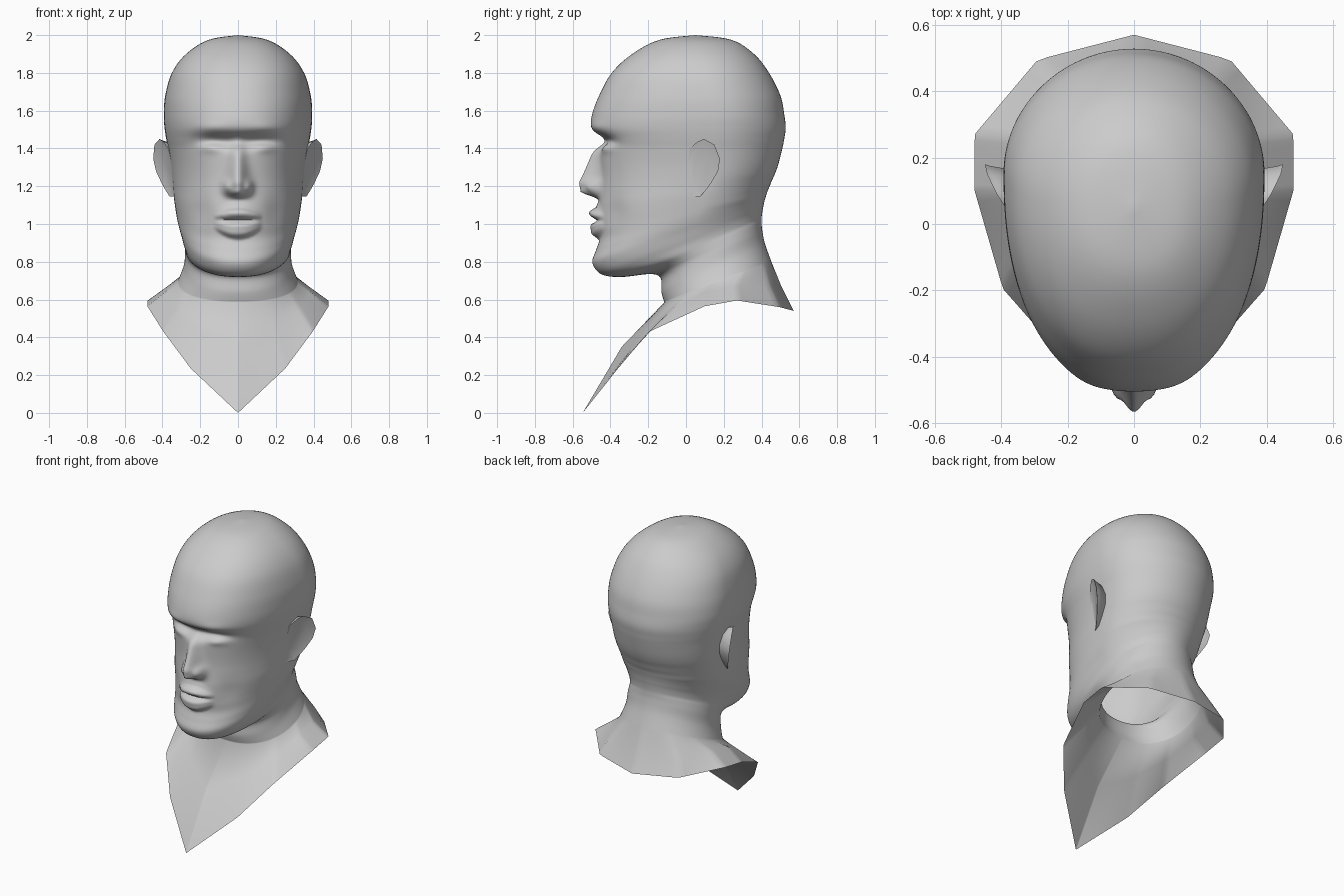
import bpy, bmesh, math

cube = bpy.data.objects.get("Cube")
if cube:
    bpy.data.objects.remove(cube, do_unlink=True)

# One plain grey material
clay = bpy.data.materials.new("clay grey")
clay.use_nodes = True
GREY = (0.6, 0.6, 0.6, 1.0)
clay.diffuse_color = GREY
bsdf = next(n for n in clay.node_tree.nodes if n.type == 'BSDF_PRINCIPLED')
bsdf.inputs["Base Color"].default_value = GREY
bsdf.inputs["Roughness"].default_value = 0.8


def make_object(name, bm):
    bmesh.ops.remove_doubles(bm, verts=bm.verts, dist=0.0002)
    bmesh.ops.recalc_face_normals(bm, faces=bm.faces)
    mesh = bpy.data.meshes.new(name)
    bm.to_mesh(mesh)
    bm.free()
    mesh.materials.append(clay)
    obj = bpy.data.objects.new(name, mesh)
    bpy.context.collection.objects.link(obj)
    bpy.ops.object.select_all(action='DESELECT')
    obj.select_set(True)
    bpy.context.view_layer.objects.active = obj
    bpy.ops.object.shade_smooth_by_angle(angle=math.radians(80))


def loft(bm, rings):
    """Skin closed rings of equal length with quads."""
    loops = [[bm.verts.new(p) for p in ring] for ring in rings]
    n = len(loops[0])
    for a, b in zip(loops, loops[1:]):
        for i in range(n):
            j = (i + 1) % n
            bm.faces.new((a[i], a[j], b[j], b[i]))
    return loops


def catmull(rows, steps):
    """Smoothly subdivide a list of parameter rows."""
    out = []
    for i in range(len(rows) - 1):
        p0, p1, p2 = rows[max(i - 1, 0)], rows[i], rows[i + 1]
        p3 = rows[min(i + 2, len(rows) - 1)]
        for k in range(steps):
            t = k / steps
            out.append([0.5 * (2 * b + (c - a) * t + (2 * a - 5 * b + 4 * c - d) * t * t
                               + (3 * b - a - 3 * c + d) * t ** 3)
                        for a, b, c, d in zip(p0, p1, p2, p3)])
    return out + [list(rows[-1])]


def along(table, z):
    """Linear lookup in (z, value) pairs sorted from high to low."""
    if z >= table[0][0]:
        return table[0][1]
    for (za, va), (zb, vb) in zip(table, table[1:]):
        if z >= zb:
            return va + (vb - va) * (za - z) / (za - zb)
    return table[-1][1]


def bump(d, size):
    return math.exp(-(d / size) ** 2)


# ---- Level rings of the skull: z, front y, back y, half width, y of the widest point
SKULL = [
    (2.000, 0.05, 0.05, 0.0, 0.05),
    (1.975, -0.14, 0.24, 0.155, 0.05),
    (1.90, -0.285, 0.36, 0.275, 0.07),
    (1.80, -0.393, 0.44, 0.35, 0.10),
    (1.68, -0.46, 0.50, 0.385, 0.13),
    (1.58, -0.497, 0.52, 0.393, 0.15),
    (1.51, -0.503, 0.528, 0.389, 0.15),
    (1.45, -0.478, 0.52, 0.38, 0.15),
    (1.40, -0.462, 0.51, 0.37, 0.15),
    (1.32, -0.455, 0.49, 0.358, 0.15),
]
# ---- Tilted rings of jaw and neck: front z, back z, then the same as above
JAW_NECK = [
    (1.24, 1.27, -0.452, 0.473, 0.351, 0.14),
    (1.17, 1.23, -0.456, 0.455, 0.346, 0.12),
    (1.10, 1.20, -0.463, 0.443, 0.342, 0.10),
    (1.04, 1.175, -0.465, 0.432, 0.337, 0.09),
    (0.98, 1.15, -0.462, 0.424, 0.331, 0.08),
    (0.92, 1.13, -0.458, 0.418, 0.324, 0.06),
    (0.86, 1.11, -0.477, 0.413, 0.315, 0.05),
    (0.80, 1.09, -0.496, 0.409, 0.304, 0.05),
    (0.75, 1.07, -0.470, 0.405, 0.294, 0.05),
    (0.725, 1.05, -0.42, 0.402, 0.286, 0.06),
    (0.72, 1.03, -0.33, 0.40, 0.282, 0.07),
    (0.735, 1.01, -0.19, 0.40, 0.28, 0.10),
    (0.715, 0.97, -0.135, 0.403, 0.28, 0.13),
    (0.64, 0.90, -0.13, 0.417, 0.288, 0.14),
    (0.585, 0.80, -0.115, 0.452, 0.318, 0.165),
]
# ---- Chest collar: half rings from the back to the front
COLLAR = [(0, .505, .67), (.25, .445, .67), (.375, .26, .67), (.385, .10, .64),
          (.33, -.07, .55), (.20, -.215, .44), (0, -.34, .35)]
EDGE = [(0, .57, .54), (.29, .495, .56), (.48, .27, .595), (.48, .10, .565),
        (.395, -.195, .43), (.25, -.36, .235), (0, -.547, 0.0)]

# ---- Face relief tables: (z, amount)
NOSE = [(1.47, 0), (1.42, .02), (1.34, .055), (1.22, .114), (1.165, .10), (1.15, .05), (1.13, 0)]
NOSE_WIDTH = [(1.45, .036), (1.34, .04), (1.22, .052), (1.15, .048)]
LIPS = [(1.13, 0), (1.09, .012), (1.065, .05), (1.045, .045), (1.018, .004),
        (.995, .044), (.945, .042), (.915, 0)]


def face_relief(x, z):
    """Forward push of nose, lips, brows and lids; inward push of sockets and cheeks."""
    x = abs(x)
    push = along(NOSE, z) * bump(x, along(NOSE_WIDTH, z))
    push += 0.04 * bump(x - 0.058, 0.022) * bump(z - 1.195, 0.033)      # nostril wings
    across = max(0.0, 1 - (x / 0.125) ** 2)
    push += along(LIPS, 1.02 + (z - 1.02) / (0.45 + 0.55 * across)) * across ** 0.8
    push += 0.008 * bump(x - 0.15, 0.08) * bump(z - 1.51, 0.03)         # brow
    push -= 0.055 * bump(x * x, 0.21 ** 2) * bump(z - 1.44, 0.04)       # socket
    push += 0.022 * bump(x - 0.14, 0.06) * bump(z - 1.405, 0.025)       # lid
    push -= 0.015 * bump(x - 0.20, 0.06) * bump(z - 1.06, 0.08)         # cheek hollow
    return push


# Column directions, crowded toward the face: (side, angle from the front)
COUNT = 128
COLUMNS = [(1 if i > COUNT / 2 else -1, math.pi * abs(2 * i / COUNT - 1) ** 1.4)
           for i in range(COUNT)]


def body_ring(z_front, z_back, front, back, width, mid):
    ring = []
    for side, t in COLUMNS:
        s, c = abs(math.sin(t)), math.cos(t)
        if c > 0:
            x, y = width * s ** 0.89, mid - (mid - front) * c ** 0.89
        else:
            x, y = width * s, mid - (back - mid) * c
        z = z_front + (z_back - z_front) * (y - front) / max(back - front, 0.01)
        if c > 0 and width > 0.02:
            y -= face_relief(x, z) * min(1.0, c * 3)
        ring.append((side * x, y, z))
    return ring


def polygon_ring(half):
    """Spread the columns along a mirrored polygon given by its half."""
    ring = []
    for side, t in COLUMNS:
        k = (1 - t / math.pi) * (len(half) - 1)
        i = min(int(k), len(half) - 2)
        x, y, z = (a + (b - a) * (k - i) for a, b in zip(half[i], half[i + 1]))
        ring.append((side * x, y, z))
    return ring


# ---- Head, neck and chest as one skin
rows = [(z, z, *rest) for z, *rest in SKULL] + JAW_NECK
bm = bmesh.new()
loft(bm, [body_ring(*row) for row in catmull(rows, 6)]
     + [polygon_ring(COLLAR), polygon_ring(EDGE)])
make_object("head_and_neck", bm)

# ---- Ears: rim outline as (y, z), flaring outward to the back
EAR = [(.02, 1.40), (.06, 1.435), (.095, 1.45), (.15, 1.42), (.18, 1.345), (.17, 1.28),
       (.135, 1.22), (.11, 1.185), (.075, 1.145), (.02, 1.145), (.02, 1.21), (.01, 1.30)]


def ear_loop(side, scale, offset, flat=None):
    loop = []
    for y, z in EAR:
        y, z = 0.07 + (y - 0.07) * scale, 1.30 + (z - 1.30) * scale
        x = 0.332 + (z - 1.15) * 0.14 + (y - 0.02) * 0.56 + offset
        loop.append((side * (x if flat is None else flat), y, z))
    return loop


for side, name in ((1, "left_ear"), (-1, "right_ear")):
    bm = bmesh.new()
    loops = loft(bm, [ear_loop(side, 0.78, 0, 0.325), ear_loop(side, 0.95, -0.014),
                      ear_loop(side, 1.0, 0), ear_loop(side, 0.72, -0.008)])
    bm.faces.new(loops[0])
    bm.faces.new(loops[-1])
    make_object(name, bm)
